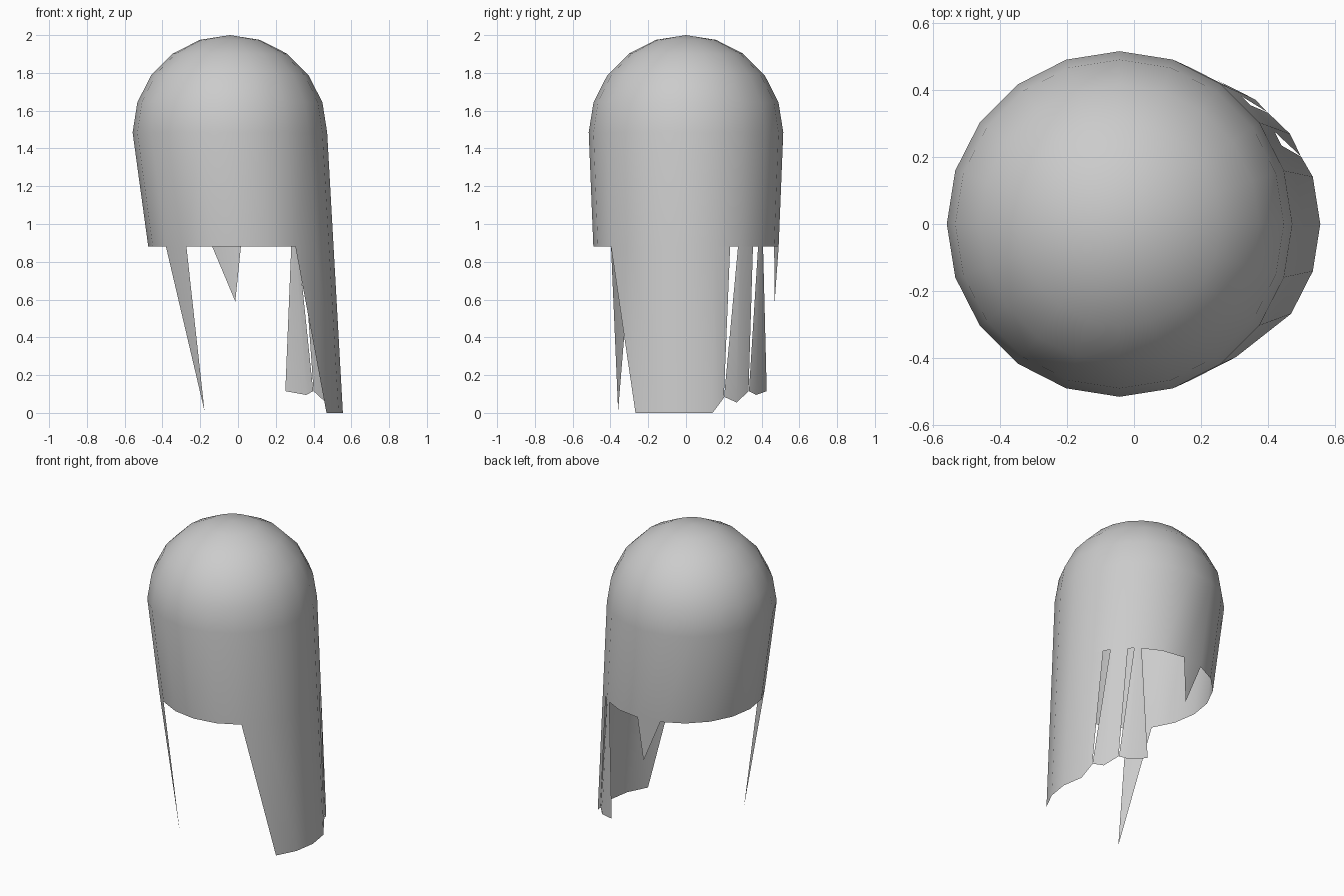
import bpy, bmesh
from math import sin, cos, pi, floor

if "Cube" in bpy.data.objects:
    bpy.data.objects.remove(bpy.data.objects["Cube"])

SIDES = 20
STEP = 2 * pi / SIDES
DOME_Z, RADIUS, RIM_Z = 1.485, 0.515, 0.88


def corner(i, z):
    """Corner i of the leaning 20-sided wall (or of the dome) at height z."""
    d = max(DOME_Z - z, 0)
    x0, r = -0.043 + 0.0965 * d, RADIUS - 0.0404 * d
    return x0 + r * cos(i * STEP), r * sin(i * STEP), z


def wall(u, z):
    """Point on the wall; u counts facets round from +x, fractions lie on a facet."""
    i = floor(u)
    a, b = corner(i, z), corner(i + 1, z)
    return [p + (q - p) * (u - i) for p, q in zip(a, b)]


def add_mesh(name, bm):
    bmesh.ops.remove_doubles(bm, verts=bm.verts, dist=0.0005)
    bmesh.ops.recalc_face_normals(bm, faces=bm.faces)
    for f in bm.faces:
        f.smooth = True
    me = bpy.data.meshes.new(name)
    bm.to_mesh(me)
    bm.free()
    ob = bpy.data.objects.new(name, me)
    bpy.context.collection.objects.link(ob)
    return ob


bm = bmesh.new()

# domed top and intact upper wall
rings = [[corner(i, RIM_Z) for i in range(SIDES)]]
for k in range(5):
    a = k * STEP
    rings.append([(-0.043 + RADIUS * cos(a) * cos(i * STEP),
                   RADIUS * cos(a) * sin(i * STEP),
                   DOME_Z + RADIUS * sin(a)) for i in range(SIDES)])
rings = [[bm.verts.new(p) for p in ring] for ring in rings]
for low, high in zip(rings, rings[1:]):
    for i in range(SIDES):
        j = (i + 1) % SIDES
        bm.faces.new((low[i], low[j], high[j], high[i]))
apex = bm.verts.new((-0.043, 0, DOME_Z + RADIUS))
for i in range(SIDES):
    bm.faces.new((rings[-1][i], rings[-1][(i + 1) % SIDES], apex))

# torn lower wall: one outline of (facet position, height) per facet piece
T = RIM_Z
pieces = [
    [(-8, T), (-7.09, 0.01), (-7, T)],                          # front spike
    [(-3, T), (-2, 0), (-2, T)],                                # slanted edge
    *[[(i, T), (i, 0), (i + 1, 0), (i + 1, T)] for i in (-2, -1, 0)],
    [(1, T), (1, 0), (1.46, 0.08), (1.6, T)],                   # main flap end
    [(1.905, T), (1.47, 0.085), (2, 0.055), (2, T)],            # middle strip
    [(2, T), (2, 0.055), (2.6, 0.115), (2.61, T)],
    [(2.86, T), (2.62, 0.115), (3, 0.095), (3, T)],             # rear strip
    [(3, T), (3, 0.095), (3.85, 0.115), (3.16, T)],
    [(5, T), (5.39, 0.59), (6, T)],                             # short back spike
]
for outline in pieces:
    bm.faces.new([bm.verts.new(wall(u, z)) for u, z in outline])

add_mesh("torn_domed_shell", bm)
